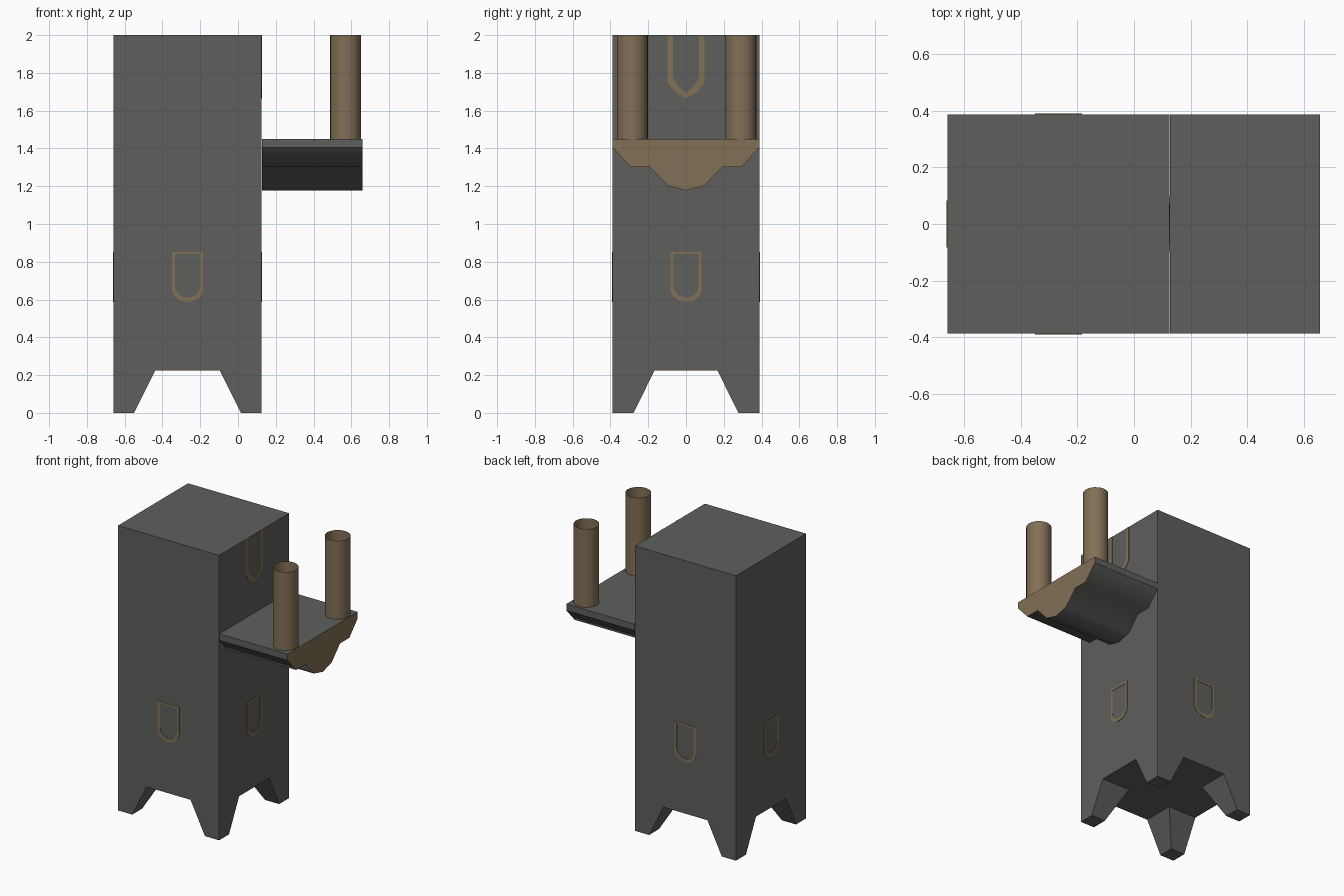
import bpy, bmesh, math
from mathutils import Matrix, Vector

if "Cube" in bpy.data.objects:
    bpy.data.objects.remove(bpy.data.objects["Cube"])


def material(name, rgb):
    m = bpy.data.materials.new(name)
    m.diffuse_color = (*rgb, 1)
    m.use_nodes = True
    m.node_tree.nodes["Principled BSDF"].inputs["Base Color"].default_value = m.diffuse_color
    return m


grey = material("dark grey", (0.112, 0.117, 0.109))
tan = material("tan brown", (0.225, 0.16, 0.092))


def finish(name, bm, *mats):
    bmesh.ops.remove_doubles(bm, verts=bm.verts, dist=1e-5)
    bmesh.ops.recalc_face_normals(bm, faces=bm.faces)
    me = bpy.data.meshes.new(name)
    bm.to_mesh(me)
    bm.free()
    for m in mats:
        me.materials.append(m)
    ob = bpy.data.objects.new(name, me)
    bpy.context.collection.objects.link(ob)
    return ob


def face(bm, pts):
    return bm.faces.new([bm.verts.new(p) for p in pts])


CX, HX, HY = -0.2675, 0.3925, 0.388      # torso centre and half sizes
FOOT, HIP, CEIL, TOP = 0.11, 0.222, 0.225, 2.0


# Torso: tall block with tapered feet at the four corners
def silhouette(h):
    return [(-h, 0), (-h + FOOT, 0), (-h + HIP, CEIL), (h - HIP, CEIL),
            (h - FOOT, 0), (h, 0), (h, TOP), (-h, TOP)]


bm = bmesh.new()
for s in (-1, 1):
    face(bm, [(u, s * HY, z) for u, z in silhouette(HX)])
    face(bm, [(s * HX, u, z) for u, z in silhouette(HY)])
face(bm, [(-HX, -HY, TOP), (HX, -HY, TOP), (HX, HY, TOP), (-HX, HY, TOP)])
xs = [-HX, -HX + HIP, HX - HIP, HX]
ys = [-HY, -HY + HIP, HY - HIP, HY]
for i in range(3):                        # ceiling between the legs
    for j in range(3):
        if i == 1 or j == 1:
            face(bm, [(xs[i], ys[j], CEIL), (xs[i + 1], ys[j], CEIL),
                      (xs[i + 1], ys[j + 1], CEIL), (xs[i], ys[j + 1], CEIL)])
for sx in (-1, 1):                        # soles and inner leg faces
    for sy in (-1, 1):
        def p(a, b, z):
            return (sx * (HX - a), sy * (HY - b), z)
        face(bm, [p(0, 0, 0), p(FOOT, 0, 0), p(FOOT, FOOT, 0), p(0, FOOT, 0)])
        face(bm, [p(FOOT, 0, 0), p(FOOT, FOOT, 0), p(HIP, HIP, CEIL), p(HIP, 0, CEIL)])
        face(bm, [p(0, FOOT, 0), p(FOOT, FOOT, 0), p(HIP, HIP, CEIL), p(0, HIP, CEIL)])
torso = finish("torso", bm, grey)
torso.location.x = CX

# Projecting arm: stepped keel profile, tan on the end face
half = [(0.388, 1.45), (0.388, 1.405), (0.295, 1.303), (0.192, 1.303), (0.098, 1.203)]
profile = half + [(0, 1.177)] + [(-y, z) for y, z in reversed(half)]
bm = bmesh.new()
end = face(bm, [(0.127, y, z) for y, z in profile])
ext = bmesh.ops.extrude_face_region(bm, geom=[end], use_keep_orig=True)
bmesh.ops.translate(bm, vec=(0.531, 0, 0),
                    verts=[v for v in ext["geom"] if isinstance(v, bmesh.types.BMVert)])
arm = finish("arm", bm, grey, tan)
for f in arm.data.polygons:
    f.material_index = 1 if f.normal.x > 0.9 else 0
    f.use_smooth = f.normal.z < -0.3

# Two open tubes standing on the arm
for side, y in (("front", -0.284), ("back", 0.291)):
    bm = bmesh.new()
    bmesh.ops.create_cone(bm, cap_ends=False, segments=24, radius1=0.082, radius2=0.082,
                          depth=0.55, matrix=Matrix.Translation((0.57, y, 1.725)))
    tube = finish(side + "_tube", bm, tan)
    for f in tube.data.polygons:
        f.use_smooth = True


# Thin outline plates; side 0 = front, 1 = right, 2 = back, 3 = left
def outline(name, outer, inner, side, closed):
    d = HX if side % 2 else HY
    rot = Matrix.Translation((CX, 0, 0)) @ Matrix.Rotation(side * math.pi / 2, 4, "Z")
    bm = bmesh.new()
    n = len(outer)
    for i in range(n if closed else n - 1):
        k = (i + 1) % n
        face(bm, [rot @ Vector((u, -d, z)) for u, z in
                  (outer[i], outer[k], inner[k], inner[i])])
    ob = finish(name, bm, tan)
    mod = ob.modifiers.new("thickness", "SOLIDIFY")
    mod.thickness, mod.offset = 0.005, 0


def badge(w, top, bottom, drop):
    arc = [math.pi * i / 10 for i in range(11)]
    return [(-w, top)] + [(-w * math.cos(a), bottom + drop * (1 - math.sin(a)))
                          for a in arc] + [(w, top)]


for side, label in enumerate(("front", "right", "back", "left")):
    outline(label + "_badge", badge(0.083, 0.853, 0.587, 0.07),
            badge(0.066, 0.84, 0.61, 0.06), side, True)


# Open collar above the arm
def collar(w, bottom):
    h = [(w, 2.0), (w, bottom + 0.085), (w * 0.62, bottom + 0.035)]
    return h + [(0, bottom)] + [(-u, z) for u, z in reversed(h)]


outline("collar", collar(0.097, 1.665), collar(0.07, 1.695), 1, False)
